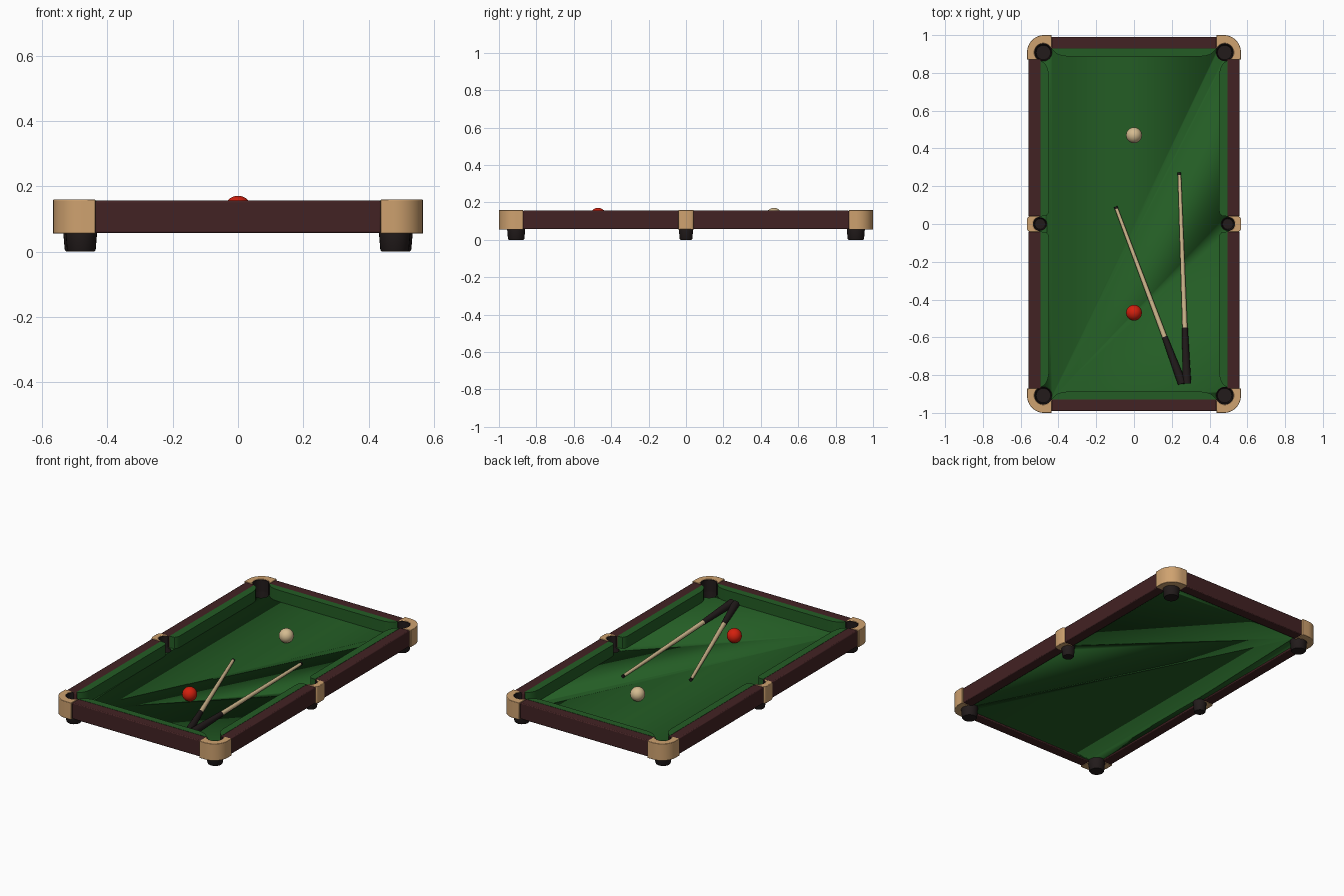
import bpy, bmesh, math
from mathutils import Vector

if "Cube" in bpy.data.objects:
    bpy.data.objects.remove(bpy.data.objects["Cube"], do_unlink=True)


def material(name, r, g, b):
    m = bpy.data.materials.new(name)
    m.use_nodes = True
    m.diffuse_color = (r, g, b, 1)
    bsdf = m.node_tree.nodes["Principled BSDF"]
    bsdf.inputs["Base Color"].default_value = (r, g, b, 1)
    bsdf.inputs["Roughness"].default_value = 0.7
    return m


WOOD = material("dark wood", 0.055, 0.016, 0.017)
TAN = material("tan cap", 0.62, 0.36, 0.16)
CLOTH = material("green cloth", 0.017, 0.108, 0.018)
BLACK = material("black", 0.016, 0.011, 0.011)
CREAM = material("cream", 0.66, 0.5, 0.28)
RED = material("red", 0.65, 0.014, 0.004)

RAIL_LOW, RAIL_TOP, BED_LOW, BED_TOP = 0.057, 0.156, 0.066, 0.087
CORNER, MIDDLE = (0.48, 0.908), (0.497, 0)


def finish(name, bm, mat, bevel=0, smooth=True):
    bmesh.ops.recalc_face_normals(bm, faces=bm.faces)
    mesh = bpy.data.meshes.new(name)
    bm.to_mesh(mesh)
    bm.free()
    mesh.materials.append(mat)
    ob = bpy.data.objects.new(name, mesh)
    bpy.context.collection.objects.link(ob)
    bpy.ops.object.select_all(action="DESELECT")
    ob.select_set(True)
    bpy.context.view_layer.objects.active = ob
    if bevel:
        mod = ob.modifiers.new("soft edges", "BEVEL")
        mod.width, mod.segments = bevel, 2
        mod.limit_method, mod.angle_limit = "ANGLE", math.radians(40)
    if smooth:
        bpy.ops.object.shade_smooth_by_angle(angle=math.radians(35))
    return ob


def prism(name, outline, z0, z1, mat, sx=1, sy=1, bevel=0):
    """Extrude a flat outline upward, optionally mirrored."""
    bm = bmesh.new()
    face = bm.faces.new([bm.verts.new((x * sx, y * sy, z0)) for x, y in outline])
    top = bmesh.ops.extrude_face_region(bm, geom=[face])["geom"]
    bmesh.ops.translate(bm, vec=(0, 0, z1 - z0),
                        verts=[v for v in top if isinstance(v, bmesh.types.BMVert)])
    return finish(name, bm, mat, bevel)


def arc(centre, r, a0, a1, n=12):
    angles = [math.radians(a0 + (a1 - a0) * i / n) for i in range(n + 1)]
    return [(centre[0] + r * math.cos(a), centre[1] + r * math.sin(a)) for a in angles]


def rect(x0, x1, y0, y1):
    return [(x0, y0), (x1, y0), (x1, y1), (x0, y1)]


def lathe(name, profile, mat, start, direction=(0, 0, 1), sides=24):
    """Revolve (radius, distance) points about an axis."""
    bm = bmesh.new()
    verts = [bm.verts.new((r, 0, d)) for r, d in profile]
    edges = [bm.edges.new(pair) for pair in zip(verts, verts[1:])]
    bmesh.ops.spin(bm, geom=verts + edges, cent=(0, 0, 0), axis=(0, 0, 1),
                   angle=math.tau, steps=sides)
    bmesh.ops.remove_doubles(bm, verts=bm.verts, dist=0.0001)
    turn = Vector((0, 0, 1)).rotation_difference(Vector(direction))
    bmesh.ops.rotate(bm, verts=bm.verts, cent=(0, 0, 0), matrix=turn.to_matrix())
    bmesh.ops.translate(bm, verts=bm.verts, vec=start)
    return finish(name, bm, mat)


def side(s, low, high):
    return high if s > 0 else low


# Playing bed with round pocket holes
bed = prism("bed", rect(-0.5, 0.5, -0.94, 0.94), BED_LOW, BED_TOP, CLOTH)
pockets = [(sx * CORNER[0], sy * CORNER[1], 0.046) for sx in (-1, 1) for sy in (-1, 1)]
pockets += [(sx * MIDDLE[0], 0, 0.036) for sx in (-1, 1)]
for px, py, r in pockets:
    cutter = prism("pocket_cutter", arc((px, py), r, 0, 345, 23), 0, 0.2, CLOTH)
    cutter.hide_render = True
    mod = bed.modifiers.new("hole", "BOOLEAN")
    mod.operation, mod.solver, mod.object = "DIFFERENCE", "EXACT", cutter
    bpy.context.view_layer.objects.active = bed
    bpy.ops.object.modifier_apply(modifier=mod.name)
    bpy.data.objects.remove(cutter, do_unlink=True)

# Black pocket cups, which also serve as feet
for px, py, r in pockets:
    cup = [(0, 0), (r - 0.006, 0), (r - 0.002, 0.006), (r + 0.003, BED_LOW),
           (r + 0.002, BED_TOP - 0.002), (r - 0.003, BED_TOP - 0.002),
           (r - 0.008, 0.02), (0, 0.02)]
    lathe("pocket_cup", cup, BLACK, (px, py, 0))

# End rails and end cushions
for sy in (-1, 1):
    end = side(sy, "front", "back")
    prism(end + "_rail", rect(-0.438, 0.438, 0.926, 0.99),
          RAIL_LOW, RAIL_TOP, WOOD, 1, sy, 0.005)
    half = [(0.438, 0.93), (0.425, 0.915), (0.405, 0.898), (0.375, 0.889), (0.34, 0.887)]
    prism(end + "_cushion", half + [(-x, y) for x, y in reversed(half)],
          BED_TOP - 0.002, RAIL_TOP + 0.001, CLOTH, 1, sy)

# Outlines of the caps and of the black linings inside them
corner_cap = ([(0.437, 1.0)] + arc((0.476, 0.91), 0.09, 90, 0)
              + [(0.566, 0.871)] + arc(CORNER, 0.048, -50, 155, 20))
corner_lining = arc(CORNER, 0.049, -50, 155, 20) + arc(CORNER, 0.043, 155, -50, 20)
middle_cap = ([(0.5, -0.042), (0.552, -0.042), (0.562, -0.037), (0.567, -0.025),
               (0.567, 0.025), (0.562, 0.037), (0.552, 0.042), (0.5, 0.042)]
              + arc(MIDDLE, 0.037, 85, -85, 14))
middle_lining = arc(MIDDLE, 0.038, -85, 85, 14) + arc(MIDDLE, 0.033, 85, -85, 14)
long_cushion = [(0.496, 0.866), (0.481, 0.857), (0.466, 0.842), (0.455, 0.818),
                (0.45, 0.785), (0.45, 0.075), (0.454, 0.055), (0.464, 0.044), (0.496, 0.04)]

for sx in (-1, 1):
    lr = side(sx, "right", "left")
    prism(lr + "_middle_cap", middle_cap, RAIL_LOW - 0.002, 0.159, TAN, sx, 1, 0.004)
    prism(lr + "_middle_lining", middle_lining, BED_LOW, 0.157, BLACK, sx)
    for sy in (-1, 1):
        name = side(sy, "front_", "back_") + lr
        prism(name + "_rail", rect(0.492, 0.558, 0.04, 0.873),
              RAIL_LOW, RAIL_TOP, WOOD, sx, sy, 0.005)
        prism(name + "_cushion", long_cushion, BED_TOP - 0.002, RAIL_TOP + 0.001,
              CLOTH, sx, sy)
        prism(name + "_corner_cap", corner_cap, RAIL_LOW - 0.002, 0.159, TAN, sx, sy, 0.007)
        prism(name + "_corner_lining", corner_lining, BED_LOW, 0.157, BLACK, sx, sy)

# Balls
for name, y, mat in (("red_ball", -0.47, RED), ("cream_ball", 0.47, CREAM)):
    bm = bmesh.new()
    bmesh.ops.create_uvsphere(bm, u_segments=24, v_segments=16, radius=0.042)
    bmesh.ops.translate(bm, verts=bm.verts, vec=(0, y, BED_TOP + 0.042))
    finish(name, bm, mat)


# Cues: black butt, tapered cream shaft and a small dark tip
def cue(name, butt, tip):
    butt, tip = Vector(butt), Vector(tip)
    axis = tip - butt
    length = axis.length

    def section(part, d0, d1, r0, r1, mat):
        lathe(name + part, [(0, d0), (r0, d0), (r1, d1), (0, d1)], mat, butt, axis, 16)

    joint = 0.265 * length
    section("_butt", 0, joint, 0.023, 0.015, BLACK)
    section("_shaft", joint, length - 0.012, 0.0135, 0.009, CREAM)
    section("_tip", length - 0.012, length, 0.0095, 0.0095, BLACK)


cue("long_cue", (0.28, -0.845, 0.112), (0.24, 0.272, 0.097))
cue("angled_cue", (0.255, -0.845, 0.11), (-0.097, 0.092, 0.097))
